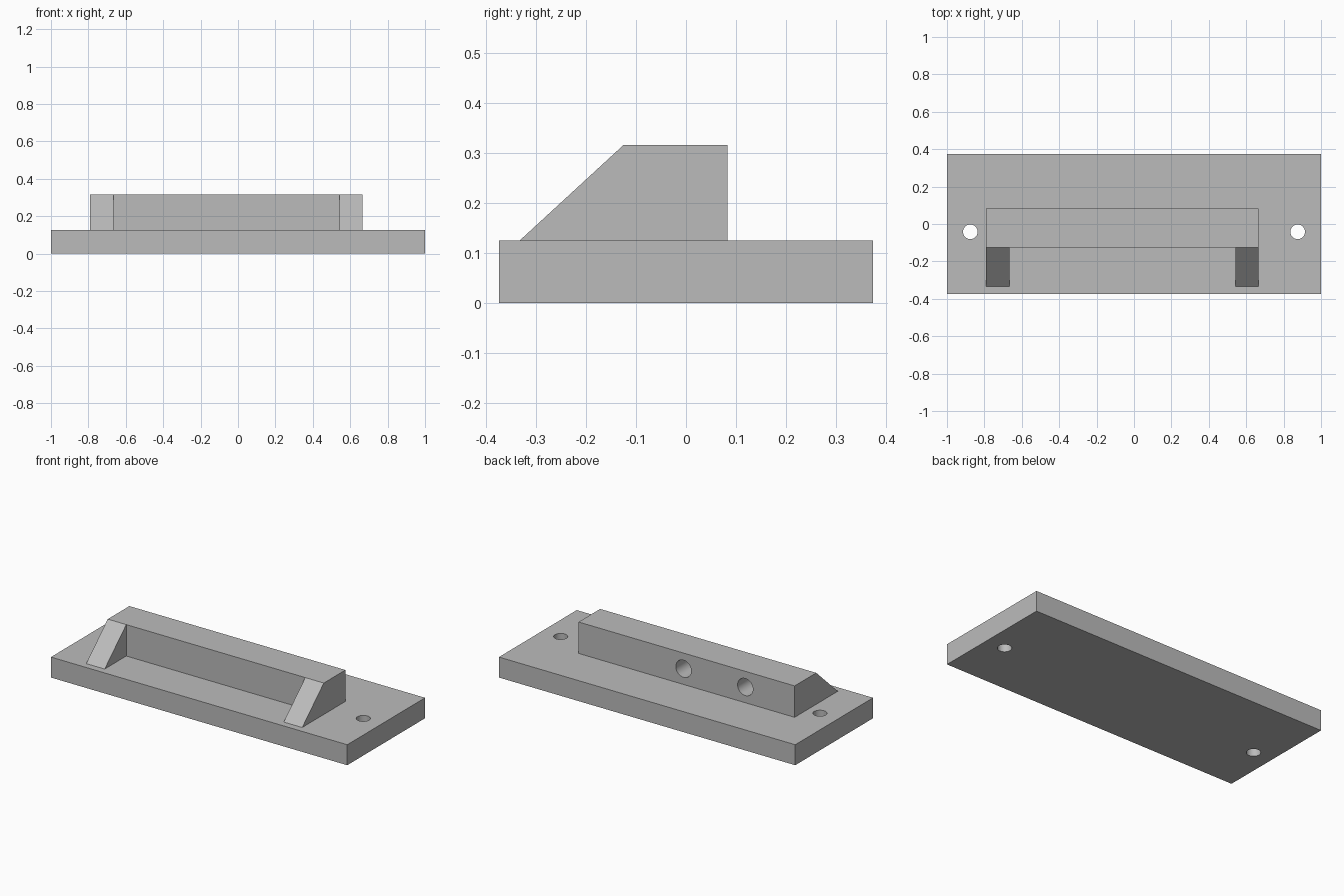
import bpy
import bmesh
from math import radians
from mathutils import Matrix, Vector

U = 1 / 24  # modelling unit: the plate is 48 x 18 x 3 units

cube = bpy.data.objects.get("Cube")
if cube:
    bpy.data.objects.remove(cube, do_unlink=True)

grey = bpy.data.materials.new("plain grey")
grey.use_nodes = True
grey.diffuse_color = (0.5, 0.5, 0.5, 1)
grey.node_tree.nodes["Principled BSDF"].inputs["Base Color"].default_value = (0.5, 0.5, 0.5, 1)


def add_object(name, bm):
    bmesh.ops.recalc_face_normals(bm, faces=bm.faces)
    mesh = bpy.data.meshes.new(name)
    bm.to_mesh(mesh)
    bm.free()
    mesh.materials.append(grey)
    obj = bpy.data.objects.new(name, mesh)
    bpy.context.collection.objects.link(obj)
    return obj


def extrude_profile(name, profile, x0, x1):
    """Sweep a (y, z) outline along x."""
    bm = bmesh.new()
    face = bm.faces.new([bm.verts.new(Vector((x0, y, z)) * U) for y, z in profile])
    swept = bmesh.ops.extrude_face_region(bm, geom=[face])["geom"]
    verts = [v for v in swept if isinstance(v, bmesh.types.BMVert)]
    bmesh.ops.translate(bm, verts=verts, vec=((x1 - x0) * U, 0, 0))
    return add_object(name, bm)


def drill(target, name, centre, radius, depth, tilt=0):
    """Cut a round hole centred at the given point."""
    bm = bmesh.new()
    matrix = Matrix.Translation(Vector(centre) * U) @ Matrix.Rotation(radians(tilt), 4, "X")
    bmesh.ops.create_cone(bm, cap_ends=True, segments=48, radius1=radius * U,
                          radius2=radius * U, depth=depth * U, matrix=matrix)
    cutter = add_object(name, bm)
    cutter.hide_render = True
    mod = target.modifiers.new(name, "BOOLEAN")
    mod.operation = "DIFFERENCE"
    mod.solver = "EXACT"
    mod.object = cutter
    bpy.context.view_layer.objects.active = target
    bpy.ops.object.modifier_apply(modifier=name)
    bpy.data.objects.remove(cutter, do_unlink=True)


top = 7.6

# Base plate with a mounting hole near each end
plate = extrude_profile("base_plate", [(-9, 0), (9, 0), (9, 3), (-9, 3)], -24, 24)
for x in (-21, 21):
    drill(plate, "mounting_hole", (x, -1, 1.5), 0.94, 8)

# Upright bar with two blind holes in its back
bar = extrude_profile("upright_bar", [(-3, 3), (2, 3), (2, top), (-3, top)], -19, 16)
for x in (-11, -1):
    drill(bar, "blind_hole", (x, 2, 5.3), 1.25, 8, 90)

# Sloping braces at both ends of the bar
for name, x in (("right_brace", -19), ("left_brace", 13)):
    extrude_profile(name, [(-8, 3), (-3, 3), (-3, top)], x, x + 3)

# Round hole walls stay smooth, all other edges sharp
for obj in (plate, bar):
    bpy.ops.object.select_all(action="DESELECT")
    obj.select_set(True)
    bpy.context.view_layer.objects.active = obj
    bpy.ops.object.shade_smooth_by_angle(angle=radians(30))
